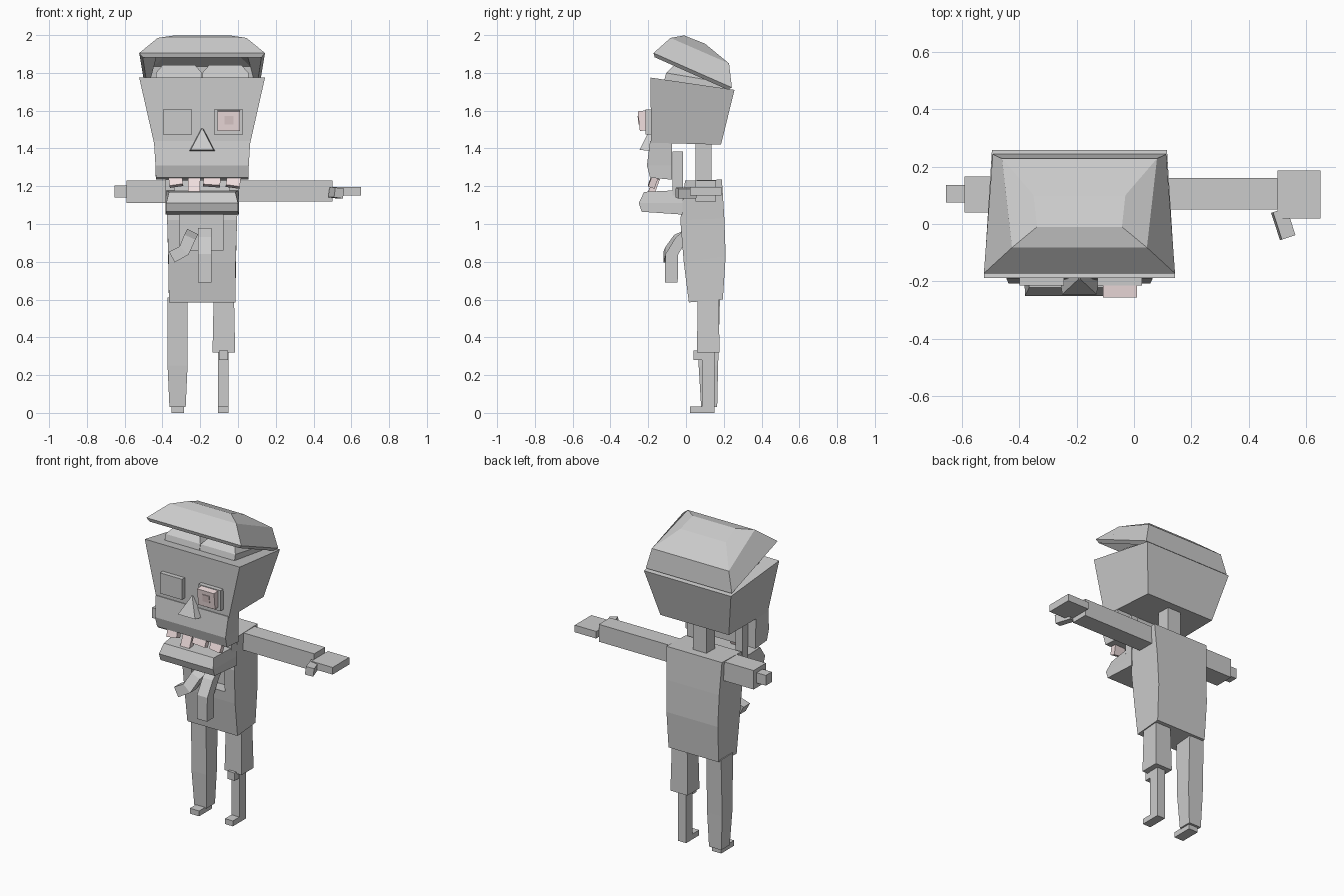
import bpy, bmesh, math
from mathutils import Vector, Euler

if "Cube" in bpy.data.objects:
    bpy.data.objects.remove(bpy.data.objects["Cube"])

C = -0.19  # x of the body's centre line


def material(name, rgb):
    m = bpy.data.materials.new(name)
    m.diffuse_color = (*rgb, 1)
    m.use_nodes = True
    m.node_tree.nodes["Principled BSDF"].inputs["Base Color"].default_value = m.diffuse_color
    return m


PINK = material("pale_pink", (0.88, 0.74, 0.74))
ROSE = material("dull_rose", (0.74, 0.6, 0.6))


def rings_to_mesh(name, rings, mat=None, open_start=False):
    """Skin a list of equally long point rings and cap the ends."""
    bm = bmesh.new()
    vs = [[bm.verts.new(p) for p in r] for r in rings]
    for a, b in zip(vs, vs[1:]):
        for i in range(len(a)):
            j = (i + 1) % len(a)
            bm.faces.new((a[i], a[j], b[j], b[i]))
    bm.faces.new(vs[-1])
    if not open_start:
        bm.faces.new(vs[0][::-1])
    bmesh.ops.recalc_face_normals(bm, faces=bm.faces)
    me = bpy.data.meshes.new(name)
    bm.to_mesh(me)
    bm.free()
    ob = bpy.data.objects.new(name, me)
    bpy.context.collection.objects.link(ob)
    if mat:
        me.materials.append(mat)
    return ob


def loft(name, sections, cx=C, **kw):
    """Section: half width front, back, y front, back, z front, back."""
    return rings_to_mesh(name, [[(cx - hf, yf, zf), (cx + hf, yf, zf),
                                 (cx + hb, yb, zb), (cx - hb, yb, zb)]
                                for hf, hb, yf, yb, zf, zb in sections], **kw)


def box(name, x, y, z, rot=(0, 0, 0), mat=None):
    mid = Vector((sum(x) / 2, sum(y) / 2, sum(z) / 2))
    e = Euler([math.radians(a) for a in rot]).to_matrix()
    rings = []
    for zz in z:
        ring = [(x[0], y[0]), (x[1], y[0]), (x[1], y[1]), (x[0], y[1])]
        rings.append([mid + e @ (Vector((a, b, zz)) - mid) for a, b in ring])
    return rings_to_mesh(name, rings, mat)


def strip(name, path, w, d):
    """Square-section band swept along a path, bending in the xz plane."""
    pts = [Vector(p) for p in path]
    rings = []
    for i, p in enumerate(pts):
        t = pts[min(i + 1, len(pts) - 1)] - pts[max(i - 1, 0)]
        n = Vector((-t.z, 0, t.x)).normalized() * w
        k = Vector((0, d, 0))
        rings.append([p - n - k, p + n - k, p + n + k, p - n + k])
    return rings_to_mesh(name, rings)


# Skull and the face that continues down to the upper jaw
loft("head", [(.255, .24, -.185, .185, 1.43, 1.42),
              (.333, .305, -.188, .257, 1.775, 1.71)])
loft("upper_face", [(.245, .245, -.19, -.075, 1.245, 1.235),
                    (.247, .245, -.207, -.075, 1.31, 1.31),
                    (.255, .25, -.19, -.075, 1.44, 1.44)])

# Lifted skull cap, a hollow shell
cap = loft("skull_cap", [(.333, .302, -.172, .243, 1.905, 1.722),
                         (.235, .27, -.082, .228, 1.985, 1.85),
                         (.148, .16, -.01, .10, 1.998, 1.955)], open_start=True)
solid = cap.modifiers.new("thickness", 'SOLIDIFY')
solid.thickness = 0.03
solid.offset = -1

# Brain lobes
for side, s in (("left", -1), ("right", 1)):
    loft("brain_" + side, [(.122, .12, -.12, .2, 1.74, 1.7),
                           (.122, .12, -.105, .19, 1.80, 1.75),
                           (.085, .085, -.06, .12, 1.842, 1.80)], cx=C + s * .123)

# Eyes and nose
for side, x in (("left", -.398), ("right", -.128)):
    box("eye_socket_" + side, (x, x + .155), (-.215, -.17), (1.475, 1.605))
box("eyeball", (-.108, .01), (-.25, -.19), (1.495, 1.6), (6, 0, 0), PINK)
box("pupil", (-.072, -.024), (-.254, -.23), (1.527, 1.572), (6, 0, 0), ROSE)
rings_to_mesh("nose", [[(C - .07, -.18, 1.385), (C - .06, -.245, 1.393),
                        (C + .06, -.245, 1.393), (C + .07, -.18, 1.385)],
                       [(C - .004, -.18, 1.51), (C - .004, -.193, 1.5),
                        (C + .004, -.193, 1.5), (C + .004, -.18, 1.51)]])

# Teeth: centre x, bottom, top, tilt
for i, (x, z0, z1, half, r) in enumerate(((-.33, 1.2, 1.262, .036, -8),
                                          (-.233, 1.145, 1.245, .032, 2),
                                          (-.138, 1.2, 1.265, .045, 4),
                                          (-.024, 1.195, 1.262, .037, 8))):
    box("tooth_%d" % i, (x - half, x + half), (-.19, -.155), (z0, z1), (-20, r, 0), PINK)

# Hanging lower jaw
loft("lower_jaw", [(.19, .195, -.235, -.018, 1.065, 1.05),
                   (.19, .195, -.25, -.018, 1.11, 1.11),
                   (.175, .195, -.222, -.018, 1.17, 1.18)])
for side, s in (("left", -1), ("right", 1)):
    x = C + s * .17
    box("jaw_hinge_" + side, (x - .025, x + .025), (-.072, -.016), (1.15, 1.385))

# Neck and torso with an open belly
box("neck", (C - .047, C + .047), (.05, .135), (1.2, 1.45))
torso = loft("torso", [(.176, .176, .015, .195, .585, .6),
                       (.178, .18, -.012, .21, .80, .83),
                       (.185, .185, -.03, .203, 1.02, 1.03),
                       (.195, .195, -.005, .19, 1.23, 1.235)])
cutter = box("belly_cutter", (-.31, -.08), (-.1, .06), (.86, 1.06))
cutter.hide_render = True
cutter.hide_viewport = False
cut = torso.modifiers.new("belly", 'BOOLEAN')
cut.operation = 'DIFFERENCE'
cut.object = cutter
cut.solver = 'EXACT'
bpy.context.view_layer.objects.active = torso
bpy.ops.object.modifier_apply(modifier="belly")
bpy.data.objects.remove(cutter)

# Entrails spilling out
strip("gut_middle", [(-.175, .04, .98), (-.175, -.02, .93),
                     (-.175, -.075, .84), (-.175, -.078, .69)], .036, .034)
strip("gut_left", [(-.24, .04, .96), (-.255, -.03, .93),
                   (-.285, -.075, .86), (-.35, -.088, .825)], .032, .032)

# Whole arm with hand and thumb
box("arm_right", (-.02, .5), (.05, .16), (1.12, 1.23))
box("hand_right", (.5, .65), (.02, .187), (1.15, 1.195))
box("thumb_right", (.495, .545), (-.05, .05), (1.138, 1.19), (0, 8, 18))

# Torn arm with a bone stump
box("arm_left", (-.59, -.36), (.04, .165), (1.11, 1.23))
box("arm_bone_left", (-.655, -.57), (.075, .135), (1.14, 1.205))

# Whole leg
loft("leg_left", [(.043, .043, .08, .165, .03, .03),
                  (.053, .053, .067, .17, .25, .25),
                  (.052, .052, .06, .18, .61, .61)], cx=-.32)
box("foot_left", (-.352, -.287), (.02, .15), (0, .034))

# Leg with torn trouser, knee and shin bone
loft("thigh_right", [(.06, .06, .058, .178, .32, .32),
                     (.054, .054, .062, .172, .61, .61)], cx=-.075)
box("knee_right", (-.1, -.052), (.04, .09), (.28, .33))
box("shin_bone_right", (-.106, -.05), (.085, .15), (.03, .34))
box("foot_right", (-.106, -.05), (.02, .15), (0, .034))
